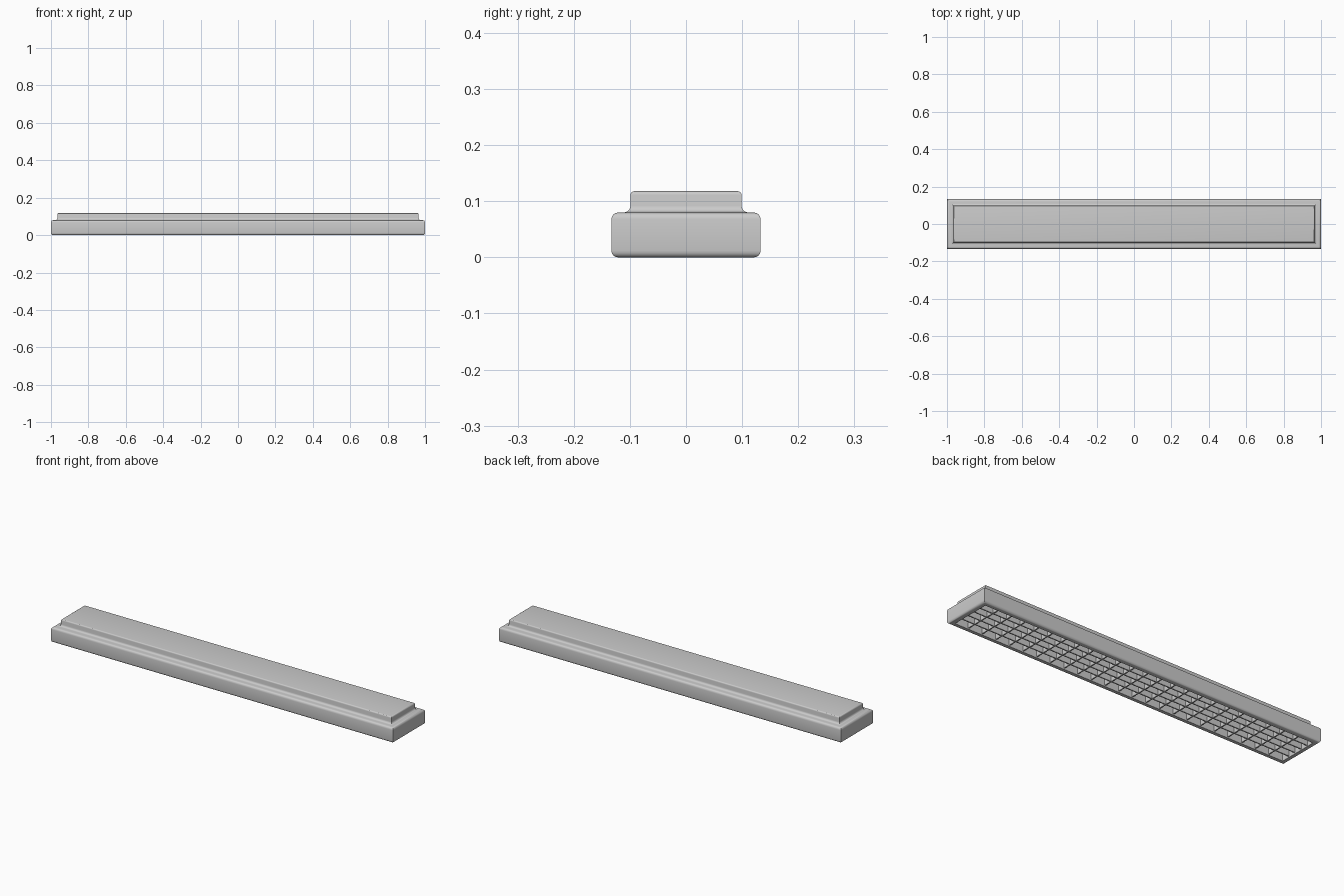
import bpy, bmesh, math

if "Cube" in bpy.data.objects:
    bpy.data.objects.remove(bpy.data.objects["Cube"])

HX, HY = 1.0, 0.133          # outer half sizes


def arc(cd, cz, r, a0, a1, n=4):
    """Points (inset, z) along an arc, angles in degrees."""
    pts = []
    for i in range(n + 1):
        a = math.radians(a0 + (a1 - a0) * i / n)
        pts.append((cd + r * math.cos(a), cz + r * math.sin(a)))
    return pts


def finish(name, bm):
    bmesh.ops.recalc_face_normals(bm, faces=bm.faces)
    me = bpy.data.meshes.new(name)
    bm.to_mesh(me)
    bm.free()
    ob = bpy.data.objects.new(name, me)
    bpy.context.collection.objects.link(ob)
    bpy.ops.object.select_all(action='DESELECT')
    ob.select_set(True)
    bpy.context.view_layer.objects.active = ob
    bpy.ops.object.shade_smooth_by_angle(angle=math.radians(35))
    return ob


# Housing: one moulded profile swept round a rectangle, recess ceiling to top plate
profile = [(0.026, 0.05), (0.026, 0.0)]
profile += arc(0.012, 0.012, 0.012, 270, 180)          # bottom outer edge
profile += arc(0.012, 0.068, 0.012, 180, 90)           # shoulder edge
profile += arc(0.022, 0.092, 0.012, -90, 0)            # cove under raised top
profile += arc(0.041, 0.111, 0.007, 180, 90)           # top edge

bm = bmesh.new()
loops = []
for d, z in profile:
    x, y = HX - d, HY - d
    loops.append([bm.verts.new((sx * x, sy * y, z))
                  for sx, sy in ((-1, -1), (1, -1), (1, 1), (-1, 1))])
for a, b in zip(loops, loops[1:]):
    for i in range(4):
        j = (i + 1) % 4
        bm.faces.new((a[i], a[j], b[j], b[i]))
bm.faces.new(loops[0])
bm.faces.new(loops[-1])
finish("housing", bm)


def slats(name, count, along_x):
    """Evenly spaced thin blades across the bottom opening."""
    bm = bmesh.new()
    ox, oy = HX - 0.026, HY - 0.026
    z0, z1, t = 0.006, 0.04, 0.006
    span = oy if along_x else ox
    for i in range(count):
        p = -span + 2 * span * (i + 1) / (count + 1)
        res = bmesh.ops.create_cube(bm, size=1)
        size = (2 * ox, t, z1 - z0) if along_x else (t, 2 * oy, z1 - z0)
        bmesh.ops.scale(bm, vec=size, verts=res["verts"])
        centre = (0, p, (z0 + z1) / 2) if along_x else (p, 0, (z0 + z1) / 2)
        bmesh.ops.translate(bm, vec=centre, verts=res["verts"])
    finish(name, bm)


# Louvre grid in the bottom opening
slats("long_louvres", 4, True)
slats("cross_louvres", 23, False)
